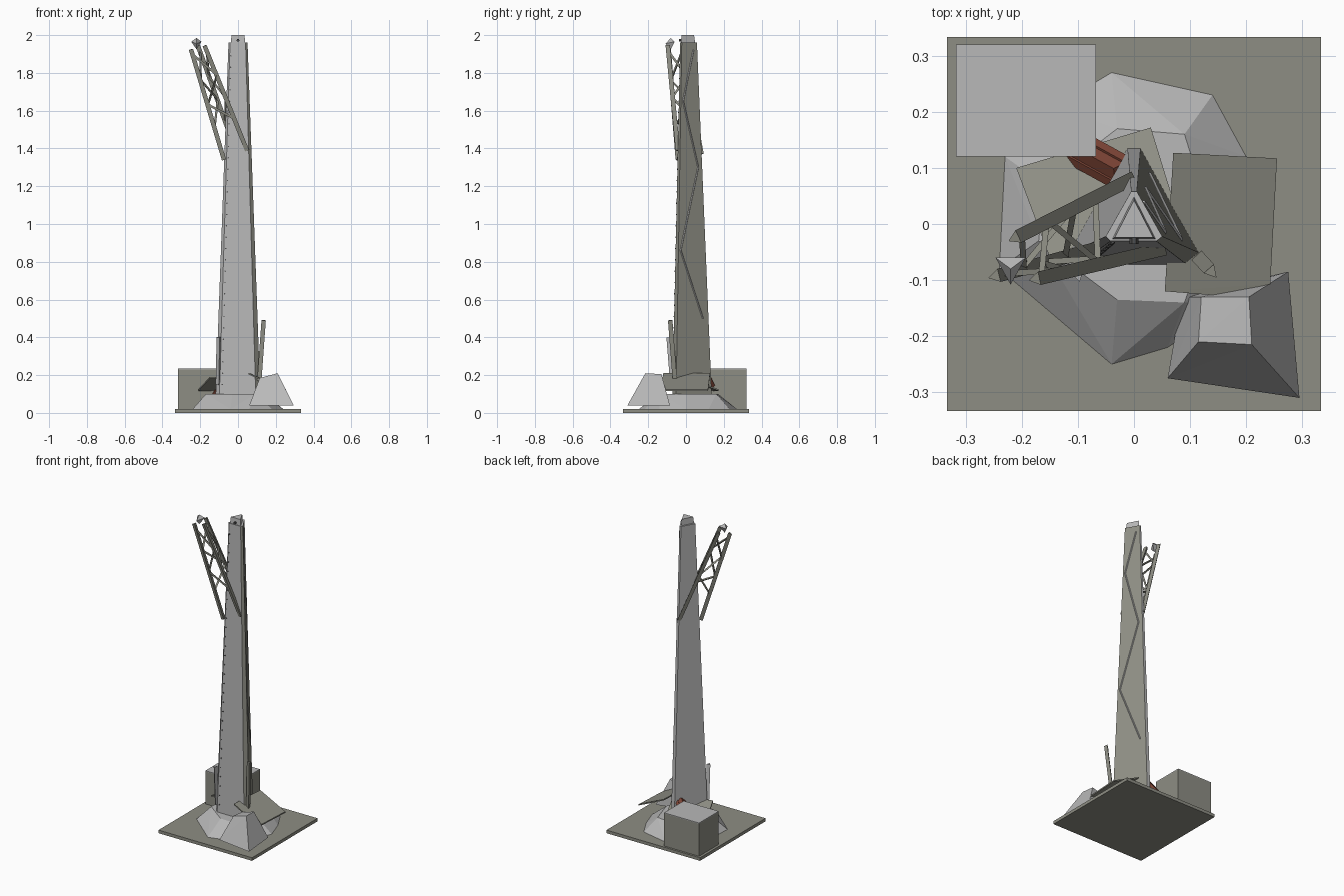
import bpy, bmesh, math
from mathutils import Vector

if "Cube" in bpy.data.objects:
    bpy.data.objects.remove(bpy.data.objects["Cube"])


def material(name, rgb):
    m = bpy.data.materials.new(name)
    m.use_nodes = True
    m.diffuse_color = (*rgb, 1)
    m.node_tree.nodes["Principled BSDF"].inputs["Base Color"].default_value = (*rgb, 1)
    return m


PALE = material("pale concrete", (0.48, 0.48, 0.48))
OLIVE = material("olive grey", (0.27, 0.27, 0.23))
RUST = material("rust", (0.23, 0.065, 0.04))
DARK = material("dark bolt", (0.08, 0.08, 0.08))


def finish(name, bm, *mats):
    bmesh.ops.recalc_face_normals(bm, faces=bm.faces)
    me = bpy.data.meshes.new(name)
    bm.to_mesh(me)
    bm.free()
    for m in mats:
        me.materials.append(m)
    ob = bpy.data.objects.new(name, me)
    bpy.context.collection.objects.link(ob)
    return ob


def hull(name, points, mat):
    """Convex chunk around a few corner points."""
    bm = bmesh.new()
    for p in points:
        bm.verts.new(p)
    bmesh.ops.convex_hull(bm, input=bm.verts)
    bmesh.ops.dissolve_limit(bm, angle_limit=0.02, verts=bm.verts, edges=bm.edges)
    return finish(name, bm, mat)


def loft(bm, rings):
    """Skin closed rings of equal length and cap both ends."""
    loops = [[bm.verts.new(p) for p in r] for r in rings]
    n = len(loops[0])
    for a, b in zip(loops, loops[1:]):
        for i in range(n):
            j = (i + 1) % n
            bm.faces.new((a[i], a[j], b[j], b[i]))
    bm.faces.new(loops[0])
    bm.faces.new(loops[-1])


def bar(name, a, b, radius, mat=OLIVE, sides=3, spin=0.0):
    """Straight prism from point a to point b."""
    a, b = Vector(a), Vector(b)
    rot = (b - a).to_track_quat('Z', 'Y')
    ring = [rot @ Vector((math.cos(t), math.sin(t), 0)) * radius
            for t in (spin + math.tau * i / sides for i in range(sides))]
    bm = bmesh.new()
    loft(bm, [[p + e for p in ring] for e in (a, b)])
    return finish(name, bm, mat)


def box(name, lo, hi, mat):
    return hull(name, [(x, y, z) for x in (lo[0], hi[0])
                       for y in (lo[1], hi[1]) for z in (lo[2], hi[2])], mat)


def slab(name, corners, thick, mat):
    return hull(name, corners + [(x, y, z - thick) for x, y, z in corners], mat)


# Ground plate and equipment box with a pale lid and front panel
box("base_plate", (-0.333, -0.333, 0), (0.333, 0.333, 0.02), OLIVE)
box("equipment_box", (-0.317, 0.12, 0.02), (-0.068, 0.32, 0.229), OLIVE)
box("box_lid", (-0.317, 0.12, 0.229), (-0.068, 0.32, 0.234), PALE)

# Rubble mound
base = [(-0.24, -0.08), (-0.23, 0.12), (-0.14, 0.21), (-0.04, 0.27), (0.14, 0.23),
        (0.2, 0.12), (0.24, 0.0), (0.18, -0.14), (0.06, -0.22), (-0.04, -0.25)]
crown = [(-0.17, -0.03), (-0.16, 0.07), (-0.03, 0.17), (0.09, 0.16),
         (0.14, 0.0), (0.09, -0.14), (-0.03, -0.135)]
hull("rubble_mound", [(x, y, 0.02) for x, y in base]
     + [(x, y, 0.1) for x, y in crown], PALE)

# Broken footing block
hull("footing_block", [
    (0.06, -0.275, 0.04), (0.295, -0.31, 0.04), (0.275, -0.085, 0.04), (0.085, -0.13, 0.04),
    (0.115, -0.21, 0.185), (0.21, -0.215, 0.21), (0.205, -0.13, 0.205), (0.12, -0.13, 0.18)], PALE)

# Fallen slabs leaning on the mound
slab("right_slab", [(0.07, 0.127, 0.21), (0.255, 0.117, 0.125),
                    (0.243, -0.107, 0.125), (0.155, -0.128, 0.165), (0.055, -0.12, 0.212)], 0.008, OLIVE)
slab("left_slab", [(-0.21, 0.1, 0.125), (0.03, 0.172, 0.125),
                   (0.08, 0.01, 0.19), (-0.15, -0.06, 0.19)], 0.008, OLIVE)

# Rusty channel behind the tower: web and two flanges
for part, off, size in (("web", 0.0, 0.026), ("upper_flange", 0.018, 0.012),
                        ("lower_flange", -0.018, 0.012)):
    bar("rusty_beam_" + part, (-0.12 + off * 0.5, 0.145 + off, 0.1),
        (-0.02 + off * 0.5, 0.09 + off, 0.22), size, RUST, 4)

# Tapered tower with cut corners; the back right side and corners are olive
SECTION = [(-0.1, -0.073), (0.095, -0.073), (0.12, -0.053),
           (0.012, 0.138), (-0.012, 0.138), (-0.12, -0.053)]
Z0, Z1, TAPER = 0.05, 1.96, 0.42


def tower_scale(z):
    return 1 + (TAPER - 1) * (z - Z0) / (Z1 - Z0)


def on_tower(x, y, z):
    s = tower_scale(z)
    return (x * s, y * s, z)


bm = bmesh.new()
loft(bm, [[on_tower(x, y, z) for x, y in SECTION] for z in (Z0, Z1)])
tower = finish("tower_shaft", bm, PALE, OLIVE)
for f in tower.data.polygons:
    f.material_index = int(f.normal.x > 0.3)

# Head block with its bolt
head = [(-0.036, -0.025), (0.036, -0.025), (0.0, 0.045)]
bm = bmesh.new()
loft(bm, [[(x * s, y * s, z) for x, y in head] for z, s in ((1.95, 1.1), (2.0, 0.95))])
finish("tower_head", bm, PALE)
bar("head_bolt", (0, -0.02, 1.972), (0, -0.036, 1.972), 0.008, DARK, 6)

# Rivets down the left of the front face
for i in range(30):
    x, y, z = on_tower(-0.086, -0.073, 0.15 + i * 0.06)
    bar("rivet", (x, y + 0.002, z), (x, y - 0.003, z), 0.004, DARK, 6)

# Pale seams zigzagging over the back right face
a, b = Vector(SECTION[2]), Vector(SECTION[3])
zigzag = [(0.82, 0.5), (0.08, 0.86), (0.82, 1.3), (0.12, 1.65), (0.75, 1.92)]
for (t0, za), (t1, zb) in zip(zigzag, zigzag[1:]):
    p, q = a.lerp(b, t0), a.lerp(b, t1)
    bar("wall_seam", on_tower(p.x, p.y, za), on_tower(q.x, q.y, zb), 0.004, PALE, 4)

# Snapped mast leaning out from the tower: three legs and lacing
legs = [((-0.072, -0.045, 1.34), (-0.247, -0.093, 1.925)),
        ((0.05, -0.045, 1.39), (-0.175, -0.098, 1.945)),
        ((-0.005, 0.08, 1.37), (-0.212, -0.025, 1.945))]
for i, (p, q) in enumerate(legs):
    bar(f"mast_leg_{i + 1}", p, q, 0.014, spin=0.5)


def along(i, t):
    return Vector(legs[i][0]).lerp(Vector(legs[i][1]), t)


for i, j in ((0, 1), (1, 2), (2, 0)):
    steps = [(i, 0.95), (j, 0.72), (i, 0.5), (j, 0.3)]
    for (m, t), (n, u) in zip(steps, steps[1:]):
        bar("mast_lacing", along(m, t), along(n, u), 0.007)

# Pointed stub at the mast tip
hull("mast_tip", [(-0.247, -0.06, 1.965), (-0.193, -0.06, 1.965),
                  (-0.22, -0.108, 1.955), (-0.22, -0.08, 1.985), (-0.22, -0.08, 1.925)], PALE)

# Bent stubs by the foot of the tower
bar("right_stub", (0.115, -0.06, 0.17), (0.138, -0.085, 0.49), 0.014, spin=0.5)
bar("left_stub", (-0.105, -0.07, 0.15), (-0.1, -0.09, 0.4), 0.014, PALE, spin=0.5)
